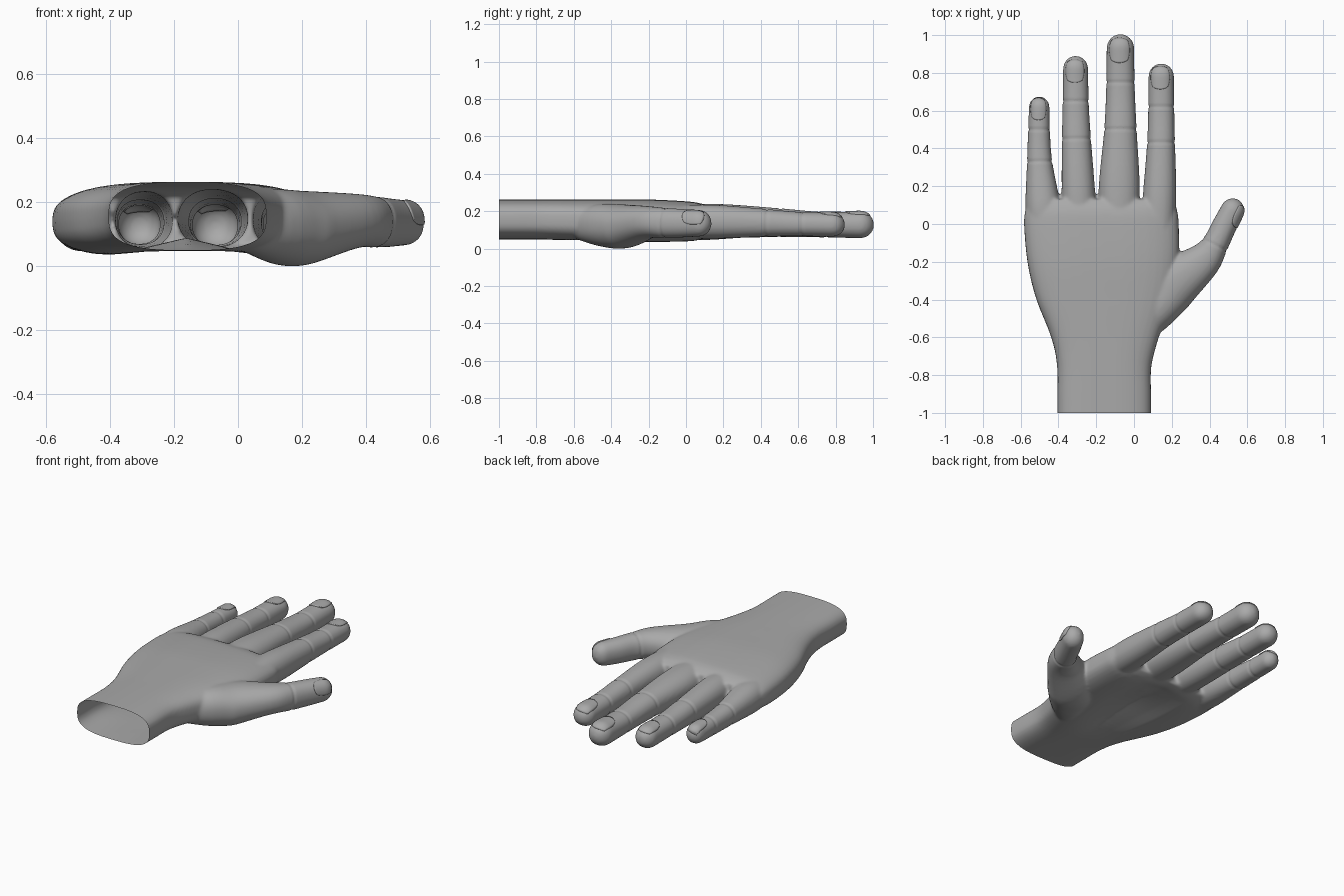
import bpy, bmesh, math
from mathutils import Vector
from mathutils.bvhtree import BVHTree

if "Cube" in bpy.data.objects:
    bpy.data.objects.remove(bpy.data.objects["Cube"])

grey = bpy.data.materials.new("matte grey")
grey.use_nodes = True
colour = (0.4, 0.4, 0.4, 1)
grey.diffuse_color = colour
grey.node_tree.nodes["Principled BSDF"].inputs["Base Color"].default_value = colour


def add_object(name, mesh):
    ob = bpy.data.objects.new(name, mesh)
    bpy.context.collection.objects.link(ob)
    mesh.materials.clear()
    mesh.materials.append(grey)
    return ob


def shade(ob, angle):
    bpy.ops.object.select_all(action="DESELECT")
    ob.select_set(True)
    bpy.context.view_layer.objects.active = ob
    bpy.ops.object.shade_smooth_by_angle(angle=math.radians(angle))


def spline(points, t):
    """Smooth curve through tuples, t from 0 to 1."""
    last = len(points) - 1
    i = min(int(t * last), last - 1)
    f = t * last - i
    a, b, c, d = (points[max(0, min(last, i + k))] for k in (-1, 0, 1, 2))
    return [0.5 * (2 * q + (r - p) * f + (2 * p - 5 * q + 4 * r - s) * f * f
                   + (3 * q - p - 3 * r + s) * f ** 3) for p, q, r, s in zip(a, b, c, d)]


def loft(bm, stations, power, tip=0.0, samples=48, sides=40):
    """Closed tube through (x, y, z, half width, half height, palm hollow)."""
    path = [spline(stations, 1 - (1 - k / samples) ** 2 if tip else k / samples)
            for k in range(samples + 1)]
    centres = [Vector(p[:3]) for p in path]
    rings, left = [], 0.0
    for k in range(samples, -1, -1):
        if k < samples:
            left += (centres[k + 1] - centres[k]).length
        along = centres[min(k + 1, samples)] - centres[max(k - 1, 0)]
        side = Vector((along.y, -along.x, 0)).normalized()
        w, h, hollow = path[k][3:]
        f = 1.0
        if tip and left < tip:
            f = max(0.03, math.sqrt(1 - (1 - left / tip) ** 2))
        ring = []
        for j in range(sides):
            a = math.tau * j / sides
            c, s = math.cos(a), math.sin(a)
            u = math.copysign(abs(c) ** (2 / power), c)
            v = math.copysign(abs(s) ** (2 / power), s)
            dent = hollow * math.exp(-(u / 0.4) ** 2) if s < 0 else 0
            ring.append(bm.verts.new(centres[k] + side * u * w * f
                                     + Vector((0, 0, v * h * f + dent))))
        rings.append(ring)
    for a, b in zip(rings, rings[1:]):
        for j in range(sides):
            n = (j + 1) % sides
            bm.faces.new((a[j], a[n], b[n], b[j]))
    bm.faces.new(rings[0])
    bm.faces.new(rings[-1])


# Palm and wrist sections
palm = [
    (-0.163, -1.1, 0.155, 0.248, 0.106, 0),
    (-0.163, -0.92, 0.155, 0.248, 0.106, 0),
    (-0.163, -0.75, 0.154, 0.25, 0.107, 0),
    (-0.16, -0.6, 0.15, 0.285, 0.111, 0.01),
    (-0.16, -0.4, 0.143, 0.36, 0.119, 0.05),
    (-0.167, -0.2, 0.14, 0.4, 0.122, 0.07),
    (-0.178, 0, 0.138, 0.409, 0.114, 0.05),
    (-0.18, 0.08, 0.14, 0.4, 0.1, 0.02),
    (-0.18, 0.13, 0.14, 0.38, 0.075, 0),
]
# Digits: (x, y, z, half width, half height) from base to tip
digits = {
    "little": [(-0.475, -0.05, 0.135, 0.09, 0.085), (-0.488, 0.1, 0.135, 0.092, 0.09),
               (-0.505, 0.33, 0.127, 0.067, 0.068), (-0.508, 0.5, 0.122, 0.058, 0.06),
               (-0.506, 0.675, 0.12, 0.053, 0.057)],
    "ring": [(-0.29, -0.05, 0.145, 0.09, 0.085), (-0.3, 0.18, 0.143, 0.088, 0.088),
             (-0.31, 0.45, 0.137, 0.077, 0.074), (-0.314, 0.65, 0.13, 0.069, 0.066),
             (-0.314, 0.89, 0.127, 0.066, 0.066)],
    "middle": [(-0.085, -0.05, 0.15, 0.1, 0.088), (-0.083, 0.2, 0.147, 0.108, 0.09),
               (-0.077, 0.5, 0.138, 0.086, 0.077), (-0.077, 0.75, 0.127, 0.075, 0.068),
               (-0.077, 1.005, 0.127, 0.073, 0.074)],
    "index": [(0.12, -0.05, 0.145, 0.09, 0.088), (0.131, 0.16, 0.143, 0.088, 0.09),
              (0.138, 0.43, 0.137, 0.074, 0.074), (0.139, 0.62, 0.13, 0.069, 0.065),
              (0.139, 0.85, 0.127, 0.067, 0.065)],
    "thumb": [(0.02, -0.58, 0.13, 0.07, 0.08), (0.106, -0.455, 0.125, 0.115, 0.113),
              (0.19, -0.33, 0.118, 0.14, 0.117), (0.355, -0.2, 0.14, 0.098, 0.086),
              (0.423, -0.11, 0.137, 0.071, 0.08), (0.478, 0, 0.135, 0.065, 0.075),
              (0.545, 0.13, 0.135, 0.06, 0.067)],
}
bm = bmesh.new()
loft(bm, palm, 3)
for stations in digits.values():
    loft(bm, [s + (0,) for s in stations], 2.2, tip=stations[-1][3] * 1.05)
bmesh.ops.recalc_face_normals(bm, faces=bm.faces)
source = bpy.data.meshes.new("hand_parts")
bm.to_mesh(source)
bm.free()

# Fuse the parts into one skin
parts = add_object("hand_parts", source)
fuse = parts.modifiers.new("fuse", "REMESH")
fuse.mode = "VOXEL"
fuse.voxel_size = 0.0085
relax = parts.modifiers.new("relax", "SMOOTH")
relax.factor = 0.5
relax.iterations = 9
evaluated = parts.evaluated_get(bpy.context.evaluated_depsgraph_get())
skin = bpy.data.meshes.new_from_object(evaluated)
skin.name = "hand"
bpy.data.objects.remove(parts)

# Open the wrist, then press in the joint creases
bm = bmesh.new()
bm.from_mesh(skin)
bmesh.ops.bisect_plane(bm, geom=bm.verts[:] + bm.edges[:] + bm.faces[:],
                       plane_co=(0, -1, 0), plane_no=(0, 1, 0), clear_inner=True)
low = min(v.co.z for v in bm.verts)
mid = (min(v.co.x for v in bm.verts) + max(v.co.x for v in bm.verts)) / 2
bmesh.ops.translate(bm, verts=bm.verts, vec=(-mid, 0, -low))
bm.normal_update()
for stations in digits.values():
    for i in (-3, -2):
        joint = Vector(stations[i][:3])
        along = (Vector(stations[i + 1][:3]) - joint).normalized()
        if stations is digits["thumb"] and i == -2:
            continue
        for v in bm.verts:
            offset = v.co - joint
            if offset.length < 0.105:
                v.co -= v.normal * 0.004 * math.exp(-(offset.dot(along) / 0.008) ** 2)
bm.to_mesh(skin)
tree = BVHTree.FromBMesh(bm)
bm.free()
shade(add_object("hand", skin), 60)


def nail(name, centre, along, out, half_width, half_length):
    """Rounded plate laid onto the fingertip."""
    along, out = Vector(along).normalized(), Vector(out).normalized()
    across = along.cross(out)
    bm = bmesh.new()
    bmesh.ops.create_grid(bm, x_segments=14, y_segments=16, size=1)
    for v in bm.verts:
        x, y = v.co.x, v.co.y
        u, w = x * math.sqrt(1 - 0.38 * y * y), y * math.sqrt(1 - 0.38 * x * x)
        p = Vector(centre) + across * u * half_width + along * w * half_length
        hit = tree.ray_cast(p + out * 0.2, -out)[0]
        v.co = (hit or p) + out * 0.005
    bmesh.ops.recalc_face_normals(bm, faces=bm.faces)
    if sum((f.normal.dot(out) for f in bm.faces)) < 0:
        bmesh.ops.reverse_faces(bm, faces=bm.faces)
    mesh = bpy.data.meshes.new(name)
    bm.to_mesh(mesh)
    bm.free()
    ob = add_object(name, mesh)
    plate = ob.modifiers.new("plate", "SOLIDIFY")
    plate.thickness = 0.009
    shade(ob, 40)


# Nails
for name, x, y, w, l in (("little", -0.506, 0.61, 0.042, 0.06), ("ring", -0.313, 0.81, 0.05, 0.062),
                         ("middle", -0.077, 0.92, 0.055, 0.067), ("index", 0.139, 0.775, 0.051, 0.062)):
    nail(name + "_nail", (x, y, 0.14), (0, 1, 0), (0, 0, 1), w, l)
nail("thumb_nail", (0.515, 0.06, 0.135), (0.46, 0.89, 0), (0.7, -0.36, 0.62), 0.045, 0.06)
